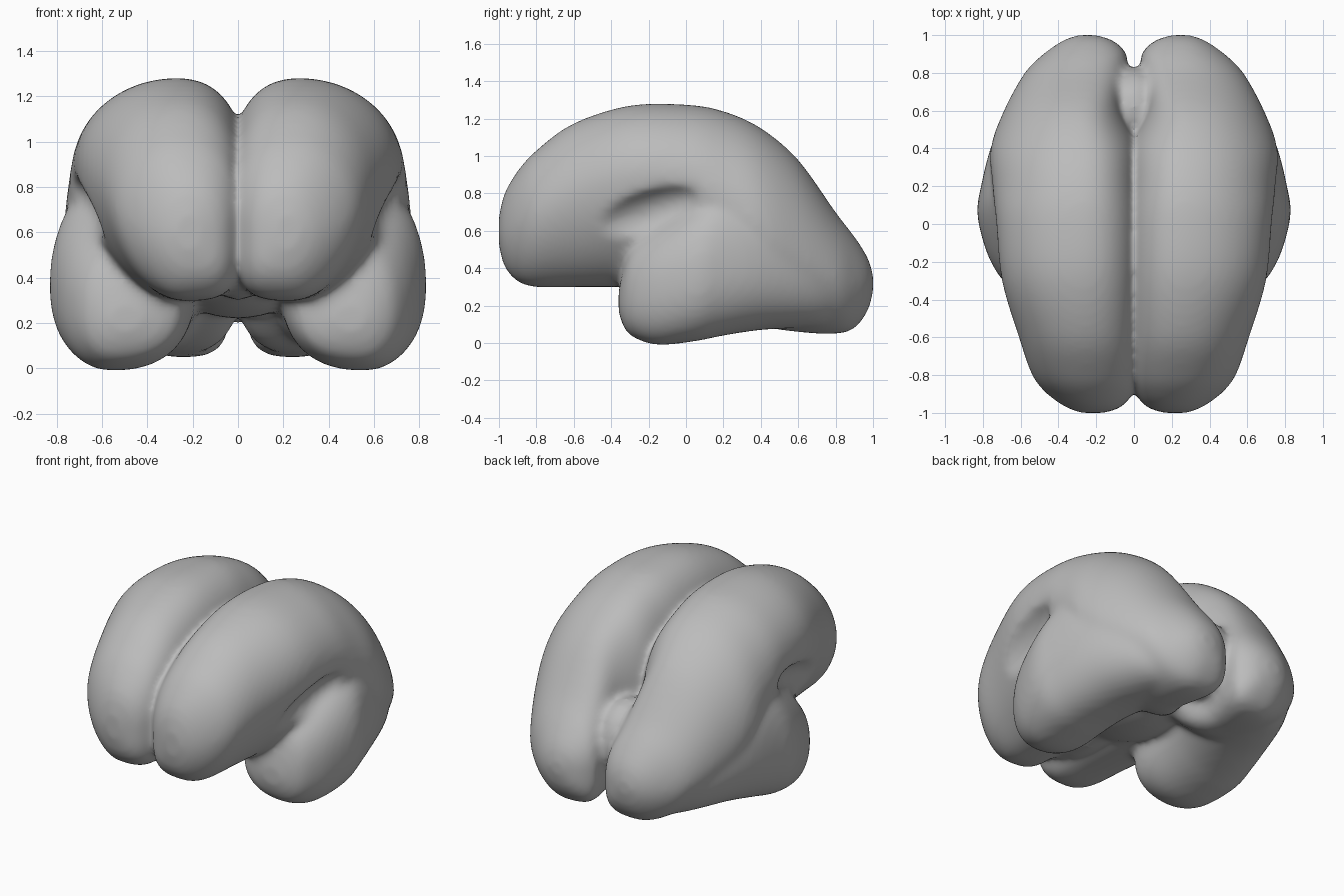
import bpy, bmesh, math
from mathutils import Vector

cube = bpy.data.objects.get("Cube")
if cube:
    bpy.data.objects.remove(cube, do_unlink=True)

grey = bpy.data.materials.new("soft grey")
grey.use_nodes = True
grey.diffuse_color = (0.5, 0.5, 0.5, 1)
grey.node_tree.nodes["Principled BSDF"].inputs["Base Color"].default_value = (0.5, 0.5, 0.5, 1)

# Lobe sections, front to back: y, x centre, x inner, x outer, z bottom, z widest, z top
CEREBRUM = [
    (-1.0, .22, .16, .28, .52, .60, .68), (-.97, .22, .07, .36, .41, .60, .80),
    (-.9, .24, .01, .46, .33, .64, .92), (-.8, .25, -.02, .54, .30, .70, 1.03),
    (-.6, .26, -.025, .61, .30, .80, 1.175), (-.3, .27, -.025, .70, .30, .89, 1.27),
    (0, .27, -.025, .73, .30, .88, 1.275), (.2, .27, -.025, .75, .25, .76, 1.24),
    (.4, .27, -.02, .76, .10, .61, 1.15), (.6, .28, .06, .69, .06, .48, .98),
    (.8, .27, .04, .58, .05, .36, .70), (.9, .26, .04, .48, .08, .32, .57),
    (.97, .25, .11, .38, .17, .31, .46), (1.0, .25, .2, .3, .27, .32, .37)]
TEMPORAL = [
    (-.36, .5, .42, .57, .16, .22, .28), (-.33, .51, .30, .65, .08, .24, .42),
    (-.28, .53, .24, .71, .03, .27, .52), (-.15, .55, .2, .78, -.01, .31, .62),
    (.05, .55, .18, .83, .01, .36, .76), (.2, .52, .15, .81, .04, .40, .86),
    (.4, .45, .1, .76, .07, .42, .85), (.6, .38, .08, .675, .08, .38, .7),
    (.75, .33, .12, .58, .09, .34, .55), (.9, .28, .14, .44, .14, .32, .46)]


def spline(rows, steps=5):
    """Smooth in-between sections through the given ones."""
    pts = [Vector(r) for r in rows]
    pts = [pts[0]] + pts + [pts[-1]]
    out = []
    for a, b, c, d in zip(pts, pts[1:], pts[2:], pts[3:]):
        for i in range(steps):
            t = i / steps
            out.append((b * 2 + (c - a) * t + (a * 2 - b * 5 + c * 4 - d) * t * t
                        + (b * 3 - a - c * 3 + d) * t ** 3) / 2)
    return out + [pts[-1]]


def new_object(name, bm):
    bmesh.ops.recalc_face_normals(bm, faces=bm.faces)
    mesh = bpy.data.meshes.new(name)
    bm.to_mesh(mesh)
    bm.free()
    obj = bpy.data.objects.new(name, mesh)
    bpy.context.collection.objects.link(obj)
    return obj


def loft(name, rows, powers, sides=48):
    """Skin rounded sections into a closed lobe; powers set the roundness per quarter."""
    bm = bmesh.new()
    rings = []
    for y, xc, xin, xout, lo, mid, hi in spline(rows):
        ring = []
        for k in range(sides):
            a = math.tau * k / sides
            c, s = math.cos(a), math.sin(a)
            power = powers[4 * k // sides]
            r = (abs(c) ** power + abs(s) ** power) ** (-1 / power)
            half_x = xout - xc if c > 0 else xc - xin
            half_z = hi - mid if s > 0 else mid - lo
            ring.append(bm.verts.new((xc + half_x * r * c, y, mid + half_z * r * s)))
        rings.append(ring)
    for p, q in zip(rings, rings[1:]):
        for k in range(sides):
            n = (k + 1) % sides
            bm.faces.new((p[k], p[n], q[n], q[k]))
    bm.faces.new(rings[0])
    bm.faces.new(rings[-1])
    return new_object(name, bm)


def ellipsoid(name, centre, radii, tilt=0):
    bm = bmesh.new()
    bmesh.ops.create_uvsphere(bm, u_segments=32, v_segments=20, radius=1)
    obj = new_object(name, bm)
    obj.location, obj.scale, obj.rotation_euler.x = centre, radii, tilt
    return obj


def apply_modifiers(obj):
    bpy.context.view_layer.update()
    graph = bpy.context.evaluated_depsgraph_get()
    mesh = bpy.data.meshes.new_from_object(obj.evaluated_get(graph))
    obj.modifiers.clear()
    obj.data = mesh


# Upper lobe with the side fissure scooped out
cerebrum = loft("cerebrum", CEREBRUM, (2, 2.3, 4, 1.75))
fissure = ellipsoid("fissure_cutter", (.79, -.33, .63), (.2, .46, .16), .38)
cut = cerebrum.modifiers.new("fissure", 'BOOLEAN')
cut.operation, cut.object = 'DIFFERENCE', fissure
apply_modifiers(cerebrum)
bpy.data.objects.remove(fissure, do_unlink=True)

# Lower side lobe and the pieces joining both halves
temporal = loft("temporal_lobe", TEMPORAL, (2.2, 2.3, 2.3, 2.3))
bridge = ellipsoid("bridge", (0, .1, .47), (.34, .52, .25))
rear_core = ellipsoid("rear_core", (0, .62, .45), (.15, .21, .25))
front_core = ellipsoid("front_core", (0, -.42, .56), (.16, .46, .26))

# Mirror the lobes and fuse everything into one soft skin
for lobe in (cerebrum, temporal):
    mirror = lobe.modifiers.new("mirror", 'MIRROR')
    mirror.use_mirror_merge = False
    apply_modifiers(lobe)
bpy.ops.object.select_all(action='DESELECT')
for part in (cerebrum, temporal, bridge, rear_core, front_core):
    part.select_set(True)
bpy.context.view_layer.objects.active = cerebrum
bpy.ops.object.join()
brain = bpy.context.view_layer.objects.active
brain.name = "brain"
remesh = brain.modifiers.new("fuse", 'REMESH')
remesh.mode, remesh.voxel_size = 'VOXEL', .02
soften = brain.modifiers.new("soften", 'SMOOTH')
soften.factor, soften.iterations = .5, 16
apply_modifiers(brain)
brain.data.materials.clear()
brain.data.materials.append(grey)
bpy.ops.object.shade_smooth()
